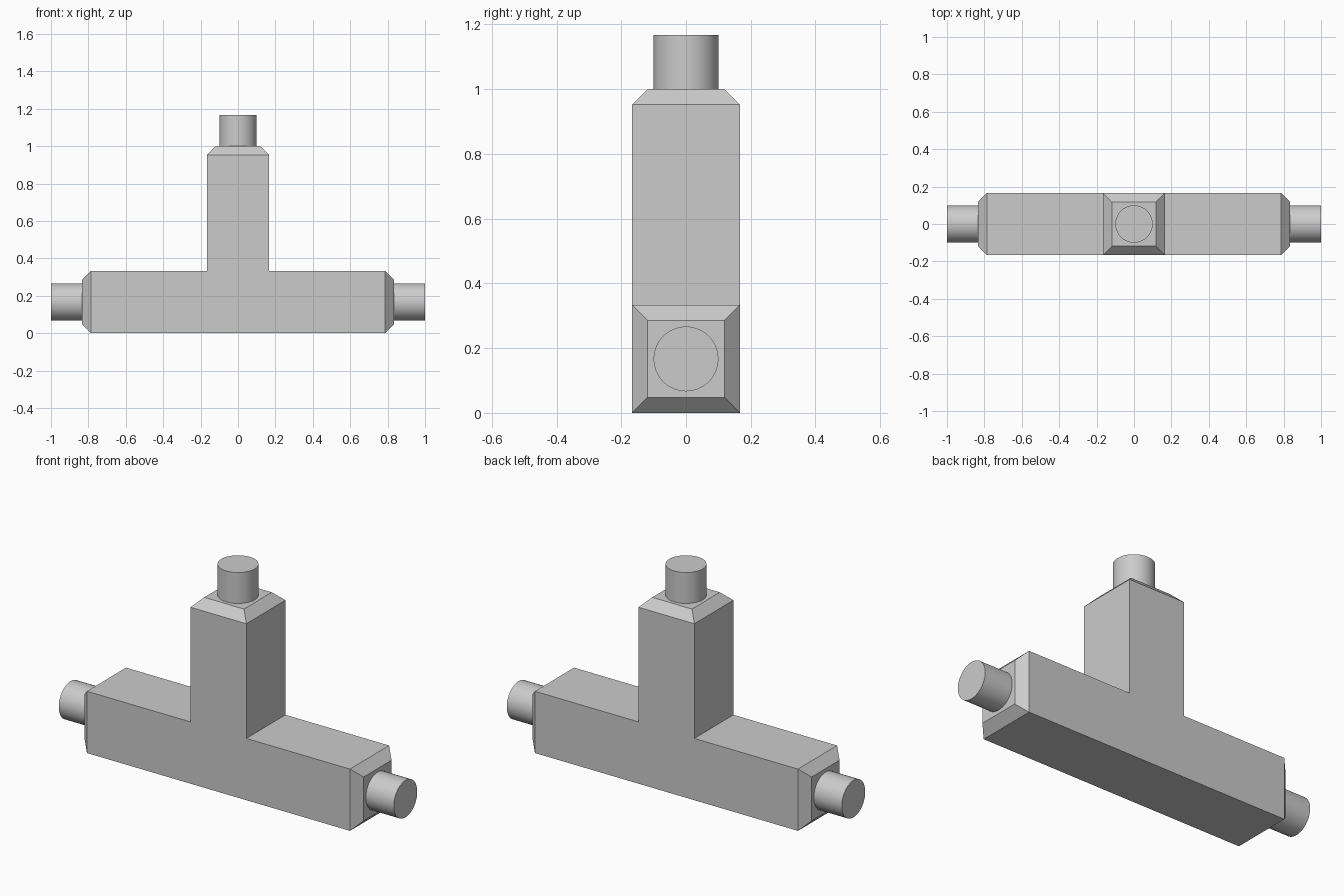
import bpy, bmesh, math
from mathutils import Vector

cube = bpy.data.objects.get("Cube")
if cube:
    bpy.data.objects.remove(cube, do_unlink=True)

HALF = 1 / 6          # half thickness of the square arms
BEVEL = 0.048         # chamfer at each arm end
REACH = 5 / 6         # half length of the crossbar
TOP = 1.0             # height of the upright arm
PIN_R, PIN_LEN = 0.1, 1 / 6

grey = bpy.data.materials.new("plain grey")
grey.use_nodes = True
colour = (0.6, 0.6, 0.6, 1)
grey.diffuse_color = colour
grey.node_tree.nodes["Principled BSDF"].inputs["Base Color"].default_value = colour

# Tee body: a T profile extruded in depth, each arm end tapered by an inset
side, top = REACH - BEVEL, TOP - BEVEL
half_profile = [(side, 0), (side, 2 * HALF), (HALF, 2 * HALF), (HALF, top)]
profile = half_profile + [(-x, z) for x, z in reversed(half_profile)]

bm = bmesh.new()
face = bm.faces.new([bm.verts.new((x, -HALF, z)) for x, z in profile])
grown = bmesh.ops.extrude_face_region(bm, geom=[face])
bmesh.ops.translate(bm, vec=(0, 2 * HALF, 0),
                    verts=[g for g in grown["geom"] if isinstance(g, bmesh.types.BMVert)])
bmesh.ops.recalc_face_normals(bm, faces=bm.faces)
ends = []
for f in bm.faces:
    c = f.calc_center_median()
    if abs(f.normal.x) > 0.9 and abs(c.x) > side - 0.01 or f.normal.z > 0.9 and c.z > top - 0.01:
        ends.append(f)
bmesh.ops.inset_individual(bm, faces=ends, thickness=BEVEL, depth=BEVEL, use_even_offset=True)
mesh = bpy.data.meshes.new("tee_body")
bm.to_mesh(mesh)
bm.free()
mesh.materials.append(grey)
body = bpy.data.objects.new("tee_body", mesh)
bpy.context.scene.collection.objects.link(body)


# Round pins, one standing out of each arm end
def add_pin(name, base, direction):
    axis = Vector(direction)
    bpy.ops.mesh.primitive_cylinder_add(
        vertices=64, radius=PIN_R, depth=PIN_LEN,
        location=Vector(base) + axis * PIN_LEN / 2,
        rotation=axis.to_track_quat("Z", "Y").to_euler())
    pin = bpy.context.object
    pin.name = name
    pin.data.materials.append(grey)
    bpy.ops.object.shade_smooth_by_angle(angle=math.radians(30))


add_pin("left_pin", (REACH, 0, HALF), (1, 0, 0))
add_pin("right_pin", (-REACH, 0, HALF), (-1, 0, 0))
add_pin("top_pin", (0, 0, TOP), (0, 0, 1))
